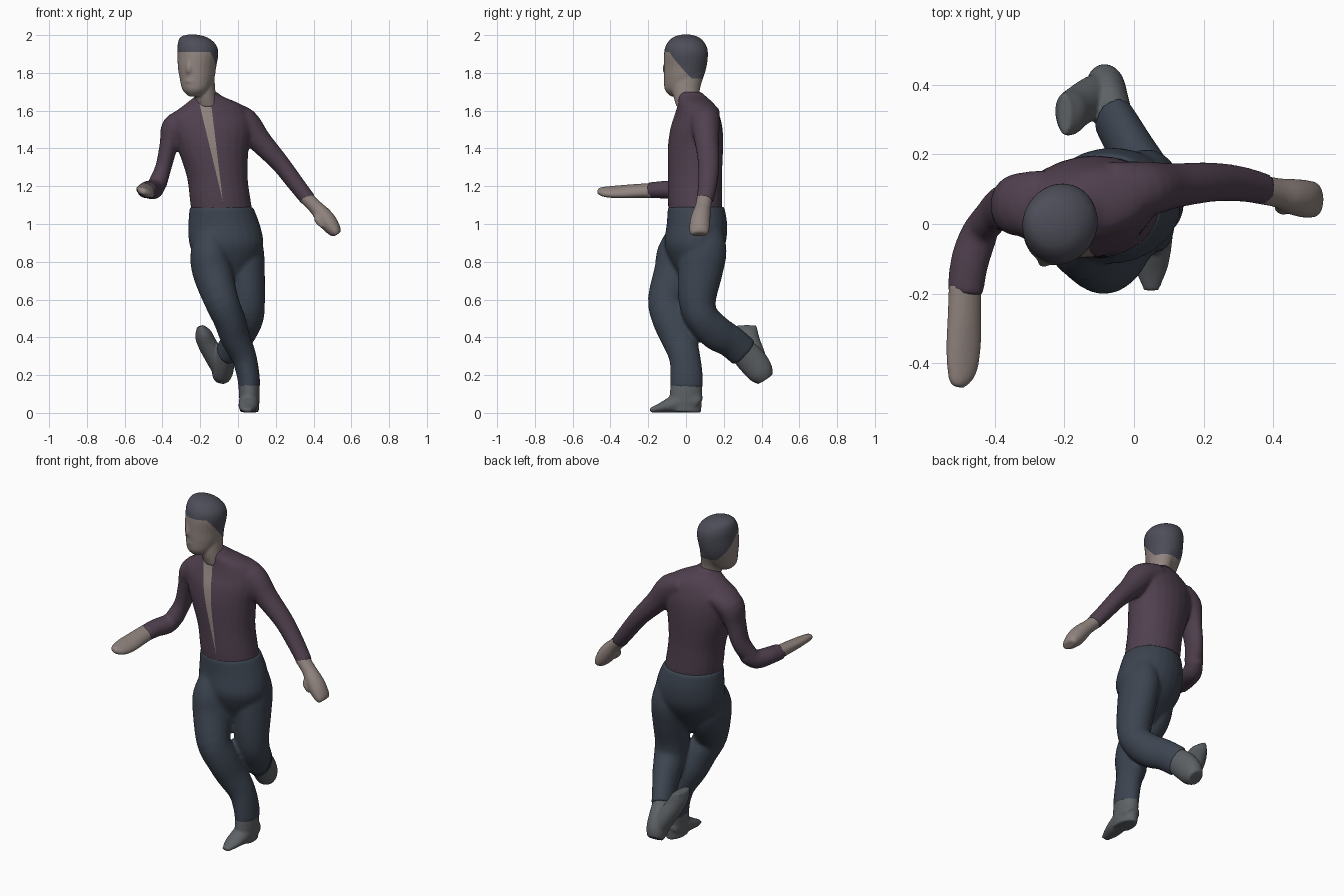
import bpy, bmesh, math
from mathutils import Vector

X, Y, Z = Vector((1, 0, 0)), Vector((0, 1, 0)), Vector((0, 0, 1))


def yaw(deg):
    a = math.radians(deg)
    return Vector((math.cos(a), math.sin(a), 0))


def material(name, rgb):
    m = bpy.data.materials.new(name)
    m.diffuse_color = (*rgb, 1)
    return m


def spline(rows, steps=4):
    """Catmull-Rom through rows of x, y, z, half width, half depth."""
    p = [rows[0]] + rows + [rows[-1]]
    out = []
    for i in range(1, len(p) - 2):
        for s in range(steps):
            t = s / steps
            out.append([0.5 * (2 * b + (c - a) * t + (2 * a - 5 * b + 4 * c - d) * t * t
                               + (3 * b - a - 3 * c + d) * t ** 3)
                        for a, b, c, d in zip(*p[i - 1:i + 3])])
    return out + [list(rows[-1])]


def loft(bm, rows, ref=X, flat=False, n=24):
    """Closed tube of ellipses; flat keeps every ring horizontal."""
    pts = spline(rows)
    rings = []
    for i, (x, y, z, a, b) in enumerate(pts):
        lo, hi = pts[max(i - 1, 0)], pts[min(i + 1, len(pts) - 1)]
        t = Z if flat else (Vector(hi[:3]) - Vector(lo[:3])).normalized()
        u = (ref - t * ref.dot(t)).normalized()
        v = t.cross(u)
        a, b = max(a, .004), max(b, .004)
        rings.append([bm.verts.new(Vector((x, y, z)) + u * a * math.cos(k * math.tau / n)
                                   + v * b * math.sin(k * math.tau / n)) for k in range(n)])
    for r, s in zip(rings, rings[1:]):
        for k in range(n):
            bm.faces.new((r[k], r[(k + 1) % n], s[(k + 1) % n], s[k]))
    bm.faces.new(rings[0][::-1])
    bm.faces.new(rings[-1])


def part(name, mat, lofts, voxel=.01, smooth=4):
    """Fuse several lofts into one smooth skin."""
    bm = bmesh.new()
    for kw in lofts:
        loft(bm, **kw)
    bmesh.ops.recalc_face_normals(bm, faces=bm.faces[:])
    me = bpy.data.meshes.new(name)
    bm.to_mesh(me)
    bm.free()
    ob = bpy.data.objects.new(name, me)
    bpy.context.collection.objects.link(ob)
    bpy.context.view_layer.objects.active = ob
    mod = ob.modifiers.new("fuse", 'REMESH')
    mod.mode = 'VOXEL'
    mod.voxel_size = voxel
    mod.use_smooth_shade = True
    sm = ob.modifiers.new("soften", 'SMOOTH')
    sm.iterations = smooth
    for m in ("fuse", "soften"):
        bpy.ops.object.modifier_apply(modifier=m)
    ob.data.materials.clear()
    ob.data.materials.append(mat)
    for f in ob.data.polygons:
        f.use_smooth = True
        f.material_index = 0
    return ob


def paint(ob, mat, test, cuts):
    """Cut clean borders along planes, then colour the faces that pass the test."""
    bm = bmesh.new()
    bm.from_mesh(ob.data)
    for co, no in cuts:
        bmesh.ops.bisect_plane(bm, geom=bm.verts[:] + bm.edges[:] + bm.faces[:], dist=1e-5,
                               plane_co=co, plane_no=no)
    bm.to_mesh(ob.data)
    bm.free()
    ob.data.materials.append(mat)
    for f in ob.data.polygons:
        if test(f.center, f.normal):
            f.material_index = 1


skin = material("skin", (.28, .23, .21))
hair = material("hair", (.075, .075, .10))
cloth = material("shirt cloth", (.08, .052, .078))
denim = material("trouser cloth", (.045, .058, .08))
leather = material("shoe leather", (.11, .12, .13))

# Shirt: torso with both sleeves
shirt = part("shirt", cloth, [
    dict(ref=yaw(10), flat=True, rows=[
        (-.08, .052, 1.03, .163, .14), (-.093, .048, 1.12, .162, .144), (-.11, .047, 1.25, .162, .143),
        (-.132, .05, 1.40, .19, .145), (-.14, .055, 1.50, .215, .136), (-.145, .058, 1.57, .215, .117),
        (-.132, .055, 1.63, .155, .097), (-.155, .032, 1.675, .075, .075), (-.165, .02, 1.70, .053, .06)]),
    dict(ref=Y, rows=[
        (-.26, .06, 1.565, .095, .055), (-.335, .055, 1.51, .09, .07), (-.365, .05, 1.42, .072, .05),
        (-.395, .04, 1.30, .06, .043), (-.425, 0, 1.215, .05, .05)]),
    dict(ref=X, rows=[
        (-.415, .03, 1.23, .04, .045), (-.445, -.03, 1.185, .053, .052),
        (-.472, -.11, 1.182, .055, .047), (-.485, -.20, 1.178, .051, .042)]),
    dict(ref=Y, rows=[
        (-.06, .09, 1.59, .09, .06), (.03, .10, 1.54, .08, .078), (.115, .11, 1.44, .065, .063),
        (.22, .12, 1.325, .057, .05), (.305, .115, 1.215, .051, .045), (.375, .10, 1.125, .045, .041)]),
])
# Open collar strip down the chest, a narrow wedge
tip = Vector((-.08, 0, 1.12))
left, right = (Vector((x, 0, 1.66)) - tip for x in (-.21, -.145))
n_left, n_right = Vector((left.z, 0, -left.x)), Vector((-right.z, 0, right.x))
paint(shirt, skin, lambda c, n: n.y < -.1 and (c - tip).dot(n_left) > 0 and (c - tip).dot(n_right) > 0
      and c.z > 1.12, [(tip, n_left), (tip, n_right)])

# Hands and bare wrists; the right palm is tilted
part("right_hand", skin, [dict(ref=Vector((1, 0, -.45)), rows=[
    (-.485, -.17, 1.178, .048, .038), (-.487, -.27, 1.174, .051, .034), (-.489, -.34, 1.171, .053, .03),
    (-.493, -.41, 1.17, .048, .025), (-.502, -.45, 1.173, .033, .02), (-.505, -.468, 1.175, .016, .012)])],
    .007, 2)
part("left_hand", skin, [
    dict(ref=Y, rows=[
        (.355, .10, 1.145, .042, .038), (.41, .09, 1.09, .042, .038), (.45, .08, 1.045, .05, .046),
        (.485, .073, 1.0, .054, .046), (.515, .07, .96, .051, .034), (.525, .07, .945, .042, .02)]),
    dict(ref=Y, rows=[
        (.43, .06, 1.05, .02, .025), (.425, .045, 1.02, .018, .02), (.45, .04, .985, .01, .012)])],
    .007, 2)

# Trousers: hips, standing leg, bent raised leg
part("trousers", denim, [
    dict(ref=yaw(8), flat=True, rows=[
        (-.088, .053, 1.09, .169, .15), (-.074, .058, 1.0, .19, .16), (-.062, .048, .9, .198, .162),
        (-.058, .04, .82, .17, .13), (-.05, .03, .74, .11, .08), (-.045, .02, .68, .06, .05)]),
    dict(rows=[
        (-.13, .02, .97, .08, .10), (-.145, -.02, .85, .105, .13), (-.135, -.045, .75, .107, .125),
        (-.09, -.105, .6, .092, .097), (-.048, -.08, .5, .084, .1), (-.015, -.04, .4, .078, .094),
        (.03, -.008, .3, .067, .083), (.054, .003, .2, .06, .086), (.06, .003, .13, .058, .086)]),
    dict(rows=[
        (.03, .08, .99, .07, .10), (.035, .09, .87, .10, .125), (.042, .075, .75, .10, .12),
        (.05, .06, .6, .093, .1), (.05, .085, .505, .086, .09), (.02, .16, .425, .074, .093),
        (-.02, .235, .38, .065, .086), (-.06, .305, .32, .059, .085)]),
], smooth=6)

# Shoes
part("front_shoe", leather, [
    dict(rows=[
        (.062, .06, .045, .045, .042), (.062, .04, .06, .05, .06), (.06, 0, .062, .054, .062),
        (.055, -.07, .045, .052, .045), (.05, -.13, .028, .045, .027), (.05, -.19, .013, .022, .012)]),
    dict(rows=[(.056, .005, .18, .056, .082), (.06, 0, .1, .055, .086), (.06, -.005, .005, .05, .085)]),
], .007, 4)
part("back_shoe", leather, [
    dict(rows=[
        (-.05, .28, .345, .053, .07), (-.072, .35, .275, .057, .078), (-.083, .395, .215, .056, .07),
        (-.088, .42, .178, .042, .047)]),
    dict(ref=Y, rows=[
        (-.075, .39, .20, .055, .045), (-.12, .365, .29, .06, .052), (-.165, .335, .37, .06, .05),
        (-.185, .318, .42, .064, .044), (-.20, .315, .46, .06, .018)]),
], .007, 4)

# Head: neck, skull, nose and lips turned to one side
face = Vector((-.34, -.94, 0))
head = part("head", skin, [
    dict(flat=True, rows=[(-.16, .02, 1.62, .06, .07), (-.177, 0, 1.70, .058, .072),
                          (-.195, .015, 1.80, .07, .085)]),
    dict(ref=yaw(-20), flat=True, rows=[
        (-.23, -.05, 1.675, .03, .03), (-.223, -.035, 1.71, .07, .078), (-.217, -.015, 1.77, .09, .104),
        (-.217, -.005, 1.83, .1, .115), (-.212, 0, 1.90, .107, .118), (-.217, 0, 1.945, .103, .108),
        (-.23, 0, 1.98, .082, .08), (-.24, 0, 1.996, .054, .05), (-.242, 0, 2.003, .02, .02)]),
    dict(ref=yaw(-20), rows=[(-.253, -.09, 1.87, .014, .02), (-.258, -.105, 1.82, .018, .02),
                             (-.257, -.10, 1.795, .014, .012)]),
    dict(ref=Z, rows=[(-.275, -.09, 1.755, .008, .014), (-.251, -.101, 1.757, .013, .016),
                      (-.225, -.106, 1.755, .008, .014)]),
], .007, 4)

# Short hair, sloping from the brow down to the nape
brow = Vector((-.215, 0, 1.91)) + face * .06
slope = Vector((-face.x, -face.y, .85))
paint(head, hair, lambda c, n: c.z > 1.91 or (c.z > 1.77 and (c - brow).dot(slope) > 0),
      [(brow, Z), (brow, slope), (Vector((0, 0, 1.77)), Z)])
